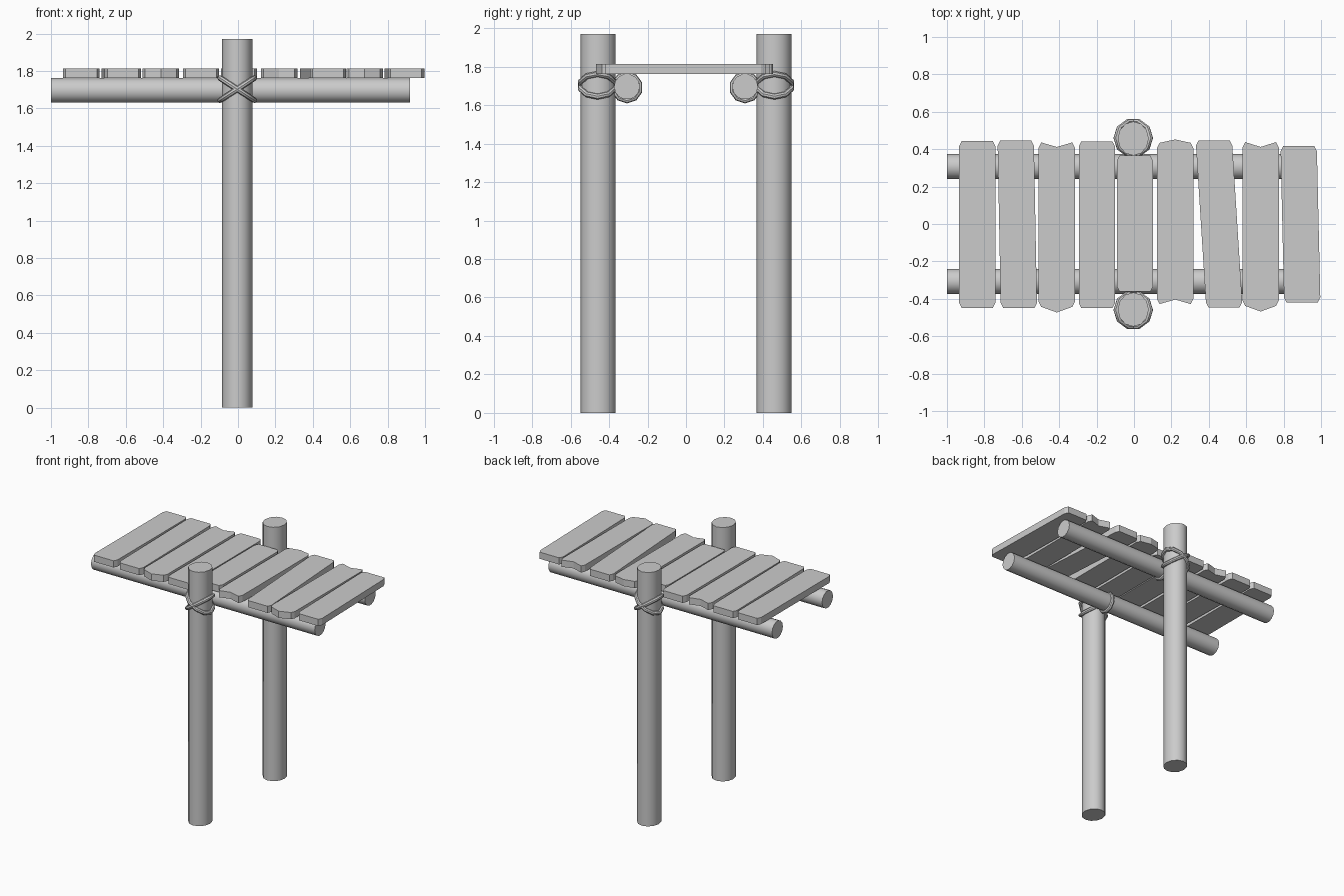
import bpy, bmesh
from math import radians, pi

if "Cube" in bpy.data.objects:
    bpy.data.objects.remove(bpy.data.objects["Cube"])


def smooth(ob):
    bpy.ops.object.select_all(action='DESELECT')
    ob.select_set(True)
    bpy.context.view_layer.objects.active = ob
    bpy.ops.object.shade_smooth_by_angle(angle=radians(40))


def rope(name, loc, rot, scale=(1, 1, 1), radius=0.1):
    bpy.ops.mesh.primitive_torus_add(major_segments=10, minor_segments=8, major_radius=radius,
                                     minor_radius=0.015, location=loc, rotation=rot)
    ob = bpy.context.object
    ob.name = name
    ob.scale = scale
    smooth(ob)


for side, s in (("front", -1), ("back", 1)):
    # Upright post
    bpy.ops.mesh.primitive_cylinder_add(vertices=12, radius=0.091, depth=1.97,
                                        location=(-0.004, s * 0.457, 0.985))
    post = bpy.context.object
    post.name = side + "_post"
    post.scale.x = 0.91
    smooth(post)

    # Long round beam carrying the planks
    bpy.ops.mesh.primitive_cylinder_add(vertices=14, radius=0.067, depth=1.92,
                                        location=(-0.04, s * 0.307, 1.696), rotation=(0, pi / 2, 0))
    beam = bpy.context.object
    beam.name = side + "_beam"
    smooth(beam)

    # Crossed rope lashing around the post, plus a loop around the beam
    for n, tilt in (("a", 33), ("b", -33)):
        rope(f"{side}_post_rope_{n}", (-0.004, s * 0.46, 1.703), (0, radians(tilt), 0), (1.08, 0.93, 1))
    rope(side + "_beam_rope", (0, s * 0.307, 1.692), (0, pi / 2, 0), radius=0.068)


# Planks: x centre, bottom-end x shift, top y, bottom y, top notch, bottom notch
PLANKS = [
    (-0.838, 0.00, 0.443, -0.448, 0.0, 0.0),
    (-0.624, 0.016, 0.447, -0.450, 0.0, 0.0),
    (-0.413, 0.00, 0.436, -0.443, -0.024, -0.030),
    (-0.198, 0.00, 0.442, -0.450, 0.0, 0.0),
    (0.005, 0.00, 0.365, -0.360, 0.0, 0.0),
    (0.220, 0.00, 0.434, -0.428, 0.018, 0.024),
    (0.455, 0.053, 0.447, -0.446, 0.0, 0.0),
    (0.677, 0.00, 0.438, -0.438, -0.026, -0.030),
    (0.890, 0.018, 0.417, -0.420, 0.0, 0.0),
]
for i, (cx, shift, y1, y0, n1, n0) in enumerate(PLANKS):
    w, c = 0.097, 0.014
    xt, xb = cx - shift / 2, cx + shift / 2
    outline = [(xt - w, y1 - 2 * c), (xt - w + c, y1), (xt, y1 + n1), (xt + w - c, y1), (xt + w, y1 - 2 * c),
               (xb + w, y0 + 2 * c), (xb + w - c, y0), (xb, y0 + n0), (xb - w + c, y0), (xb - w, y0 + 2 * c)]
    bm = bmesh.new()
    face = bm.faces.new([bm.verts.new((x, y, 1.762)) for x, y in outline])
    ext = bmesh.ops.extrude_face_region(bm, geom=[face])
    for v in ext["geom"]:
        if isinstance(v, bmesh.types.BMVert):
            v.co.z = 1.814
    bmesh.ops.recalc_face_normals(bm, faces=bm.faces)
    mesh = bpy.data.meshes.new(f"plank_{i + 1}")
    bm.to_mesh(mesh)
    bm.free()
    bpy.context.collection.objects.link(bpy.data.objects.new(f"plank_{i + 1}", mesh))
